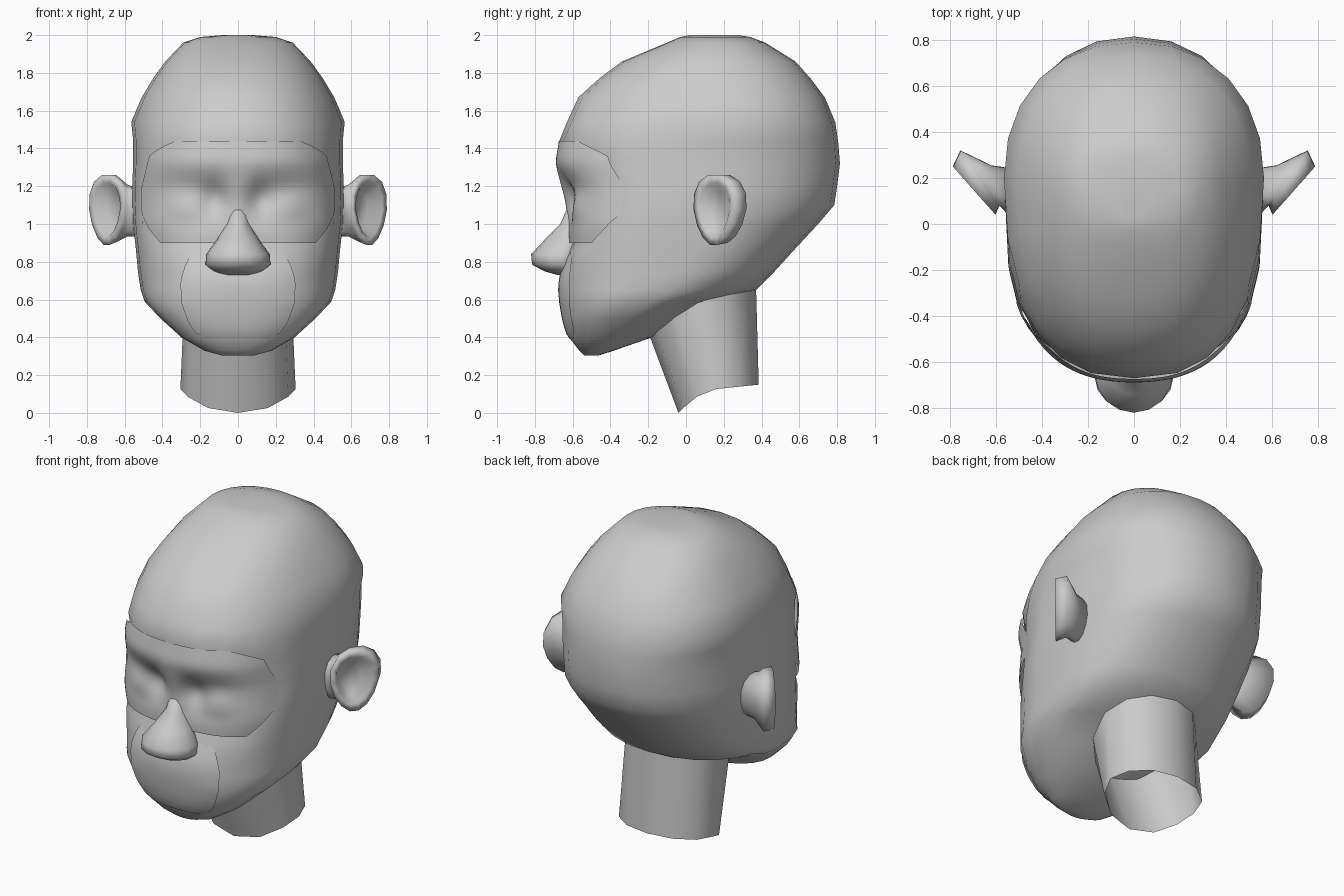
import bpy
import math
from mathutils import Vector

cube = bpy.data.objects.get("Cube")
if cube:
    bpy.data.objects.remove(cube, do_unlink=True)

grey = bpy.data.materials.new("plain_grey")
grey.use_nodes = True
grey.diffuse_color = (0.6, 0.6, 0.6, 1)
grey.node_tree.nodes["Principled BSDF"].inputs["Base Color"].default_value = grey.diffuse_color


def loft(name, rows, closed=True, cap_first=False, cap_last=False, flip=False):
    """Skin a list of equal-length point rows into one smooth object."""
    count = len(rows[0])
    verts = [point for row in rows for point in row]
    faces = []
    for r in range(len(rows) - 1):
        for i in range(count if closed else count - 1):
            j = (i + 1) % count
            low, high = r * count, (r + 1) * count
            faces.append((low + i, low + j, high + j, high + i))
    if cap_first:
        faces.append(tuple(reversed(range(count))))
    if cap_last:
        start = (len(rows) - 1) * count
        faces.append(tuple(range(start, start + count)))
    if flip:
        faces = [tuple(reversed(face)) for face in faces]
    mesh = bpy.data.meshes.new(name)
    mesh.from_pydata(verts, [], faces)
    mesh.materials.append(grey)
    mesh.shade_smooth()
    obj = bpy.data.objects.new(name, mesh)
    bpy.context.collection.objects.link(obj)
    return obj


def power(value, exponent):
    return math.copysign(abs(value) ** exponent, value)


def section(z, width, front, back, middle, front_bulge, back_bulge, count):
    """Horizontal rounded cross-section with its widest place at y = middle."""
    points = []
    for i in range(count):
        angle = math.tau * i / count - math.pi / 2
        is_front = math.sin(angle) < 0
        bulge = front_bulge if is_front else back_bulge
        reach = middle - front if is_front else back - middle
        points.append(Vector((width * power(math.cos(angle), 2 / bulge),
                              middle + reach * power(math.sin(angle), 2 / bulge), z)))
    return points


def interpolate(table, z):
    """Blend the rows of a table keyed by ascending height."""
    for low, high in zip(table, table[1:]):
        if z <= high[0]:
            t = max(0, (z - low[0]) / (high[0] - low[0]))
            return [a + (b - a) * t for a, b in zip(low, high)]
    return list(table[-1])


# Head sections: height, half width, front, back, widest place, front bulge
HEAD = [
    (0.305, 0.09, -0.54, -0.46, -0.5, 2),
    (0.33, 0.18, -0.565, -0.38, -0.48, 2.2),
    (0.4, 0.3, -0.62, -0.18, -0.4, 2.5),
    (0.5, 0.41, -0.64, -0.02, -0.3, 2.6),
    (0.59, 0.495, -0.65, 0.12, -0.18, 2.6),
    (0.65, 0.515, -0.655, 0.37, -0.08, 2.6),
    (0.75, 0.53, -0.65, 0.47, 0, 2.7),
    (0.86, 0.54, -0.625, 0.57, 0.05, 2.9),
    (1.0, 0.555, -0.62, 0.7, 0.08, 3),
    (1.1, 0.56, -0.635, 0.785, 0.1, 2.8),
    (1.2, 0.56, -0.655, 0.8, 0.1, 2.6),
    (1.32, 0.555, -0.68, 0.815, 0.12, 2.6),
    (1.44, 0.555, -0.67, 0.805, 0.15, 2.5),
    (1.54, 0.565, -0.63, 0.79, 0.2, 2.35),
    (1.67, 0.51, -0.57, 0.735, 0.18, 2.3),
    (1.77, 0.45, -0.46, 0.66, 0.18, 2.3),
    (1.86, 0.385, -0.34, 0.58, 0.17, 2.3),
    (1.96, 0.29, -0.1, 0.42, 0.16, 2.2),
    (1.99, 0.2, -0.03, 0.34, 0.15, 2),
    (2.0, 0.08, 0.02, 0.28, 0.15, 2),
]


def bump(x, z, cx, cz, rx, rz):
    return math.exp(-((x - cx) / rx) ** 2 - ((z - cz) / rz) ** 2)


def socket(x, z):
    """Depth of the eye hollows, less the rounded closed lids."""
    x = abs(x)
    hollow = 0.07 * bump(x, z, 0.24, 1.13, 0.17, 0.12)
    corner = 0.04 * bump(x, z, 0.12, 1.14, 0.06, 0.09)
    lid = 0.045 * bump(x, z, 0.27, 1.1, 0.11, 0.08)
    return hollow + corner - lid


def face_y(x, z):
    z, width, front, back, middle, bulge = interpolate(HEAD, z)
    rest = max(0, 1 - abs(x / width) ** bulge)
    return middle - (middle - front) * rest ** (1 / bulge)


# Skull and jaw, hollowed behind the eye mask
head_rows = []
for row in HEAD:
    ring = section(*row, 2.2, 24)
    for p in ring:
        if p.y < -0.3 and abs(p.x) < 0.46 and 0.95 < p.z < 1.4:
            p.y += 0.05 + max(0, socket(p.x, p.z))
    head_rows.append(ring)
loft("head", head_rows, cap_first=True, cap_last=True)


def face_patch(name, outline, steps, columns, shape):
    """Curved sheet following the face; outline is height, half width, lift."""
    rows = []
    bottom, top = outline[0][0], outline[-1][0]
    for r in range(steps + 1):
        z, half, lift = interpolate(outline, bottom + (top - bottom) * r / steps)
        row = []
        for c in range(columns + 1):
            x = half * (2 * c / columns - 1)
            row.append((x, face_y(x, z) - lift + shape(x, z), z))
        rows.append(row)
    loft(name, rows, closed=False)


# Eye mask with brows and closed eyes
face_patch("eye_mask", [
    (0.9, 0.41, -0.004), (0.97, 0.47, 0.006), (1.05, 0.51, 0.01),
    (1.2, 0.51, 0.012), (1.36, 0.47, 0.01), (1.4, 0.42, 0.006),
    (1.44, 0.33, 0.003)], 20, 32, socket)

# Muzzle patch over mouth and chin
face_patch("muzzle", [
    (0.39, 0.16, 0.004), (0.42, 0.22, 0.01), (0.47, 0.26, 0.016),
    (0.58, 0.3, 0.022), (0.7, 0.305, 0.022), (0.78, 0.28, 0.008),
    (0.84, 0.25, -0.002)], 14, 16, lambda x, z: 0)

# Nose, narrow at the bridge and wide at the wings
NOSE = [
    (0.73, 0.08, -0.68, -0.55, -0.62),
    (0.75, 0.13, -0.75, -0.55, -0.64),
    (0.785, 0.172, -0.815, -0.55, -0.66),
    (0.84, 0.168, -0.82, -0.55, -0.65),
    (0.92, 0.11, -0.745, -0.54, -0.62),
    (1.0, 0.065, -0.665, -0.52, -0.58),
    (1.12, 0.04, -0.615, -0.5, -0.55),
]
loft("nose", [section(*row, 2, 2, 16) for row in NOSE], cap_first=True, cap_last=True)

# Ears: root, back of rim, front of rim, inner lip, hollow
# Each loop: centre x, y, z, then outward reach in x and y, and half height
EAR = [
    (0.52, 0.14, 1.06, 0, 0.1, 0.13),
    (0.59, 0.155, 1.07, 0.03, 0.1, 0.14),
    (0.67, 0.2, 1.08, 0.085, 0.12, 0.185),
    (0.695, 0.145, 1.075, 0.093, 0.105, 0.19),
    (0.695, 0.15, 1.075, 0.07, 0.08, 0.145),
    (0.645, 0.17, 1.07, 0.04, 0.05, 0.1),
]
for label, side in (("left", 1), ("right", -1)):
    loops = []
    for cx, cy, cz, out_x, out_y, tall in EAR:
        loop = []
        for i in range(14):
            angle = math.tau * i / 14
            reach = math.cos(angle) * (1 + 0.2 * math.sin(angle))
            loop.append((side * (cx + out_x * reach), cy + out_y * reach,
                         cz + tall * math.sin(angle)))
        loops.append(loop)
    loft(label + "_ear", loops, cap_first=True, cap_last=True, flip=side < 0)

# Neck: open tube with a slanted lower rim
RIM = [(-0.04, 0), (0, 0.04), (0.1, 0.12), (0.39, 0.15)]
lower = section(0, 0.305, -0.04, 0.385, 0.16, 2.1, 2.1, 12)
for p in lower:
    p.z = interpolate(RIM, p.y)[1]
upper = section(0, 0.285, -0.22, 0.37, 0.09, 2.1, 2.1, 12)
for p in upper:
    p.z = 0.56 + 0.36 * p.y
loft("neck", [lower, upper])
